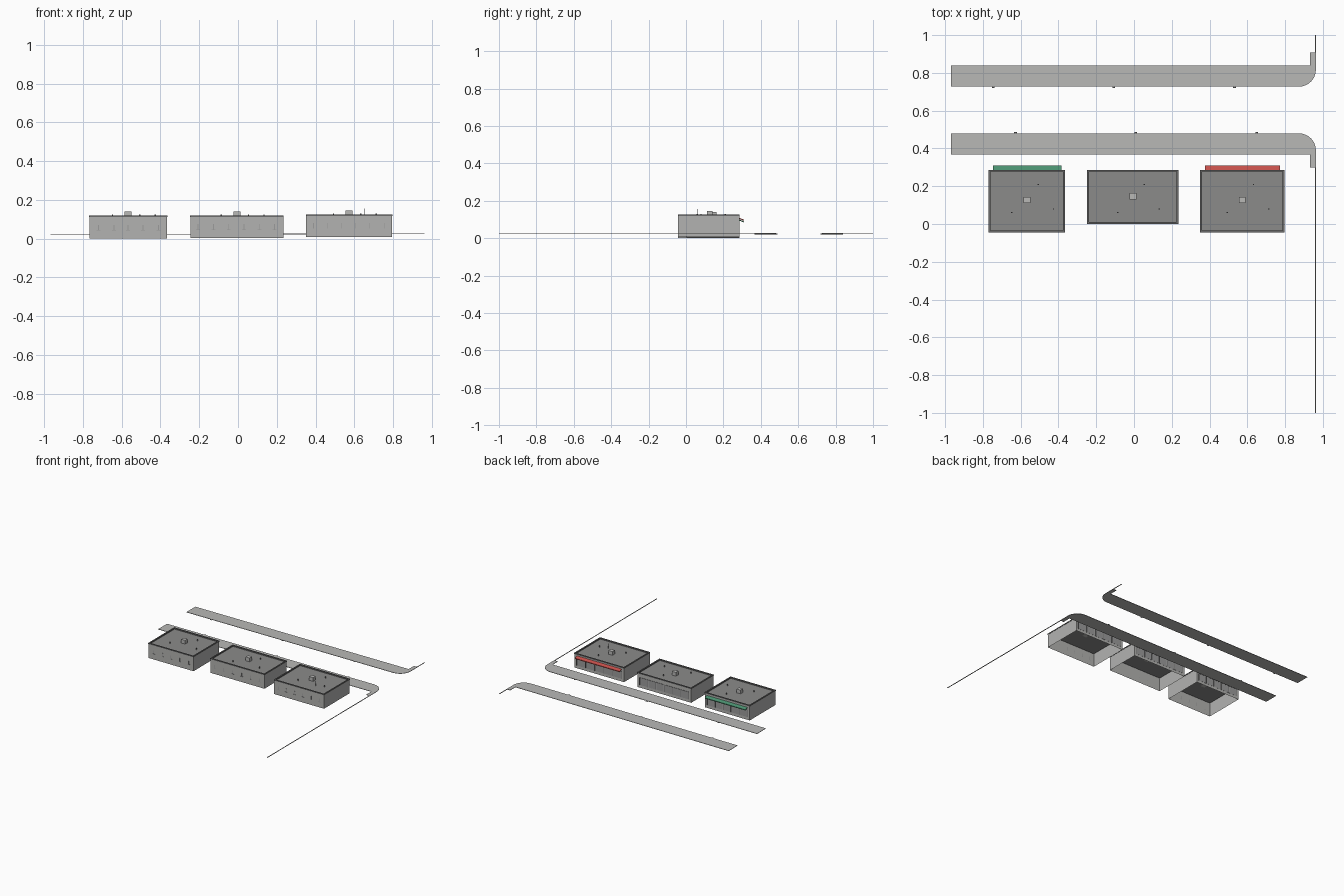
import bpy, bmesh, math

old = bpy.data.objects.get("Cube")
if old:
    bpy.data.objects.remove(old)


def material(name, r, g, b):
    m = bpy.data.materials.new(name)
    m.use_nodes = True
    m.diffuse_color = (r, g, b, 1)
    m.node_tree.nodes["Principled BSDF"].inputs["Base Color"].default_value = (r, g, b, 1)
    return m


PAVING = material("pale concrete", .48, .48, .47)
WALL = material("wall grey", .45, .45, .44)
ROOF = material("roof grey", .26, .26, .255)
TRIM = material("dark trim", .15, .15, .15)
GLASS = material("window grey", .33, .33, .33)
RED = material("awning red", .56, .08, .07)
GREEN = material("awning green", .07, .28, .16)


def finish(name, bm, *mats):
    bmesh.ops.recalc_face_normals(bm, faces=bm.faces)
    mesh = bpy.data.meshes.new(name)
    bm.to_mesh(mesh)
    bm.free()
    for m in mats:
        mesh.materials.append(m)
    ob = bpy.data.objects.new(name, mesh)
    bpy.context.collection.objects.link(ob)
    return ob


def add_box(bm, x0, x1, y0, y1, z0, z1):
    verts = bmesh.ops.create_cube(bm, size=1)["verts"]
    for v in verts:
        v.co.x = x1 if v.co.x > 0 else x0
        v.co.y = y1 if v.co.y > 0 else y0
        v.co.z = z1 if v.co.z > 0 else z0


def boxes(name, mat, *dims):
    bm = bmesh.new()
    for d in dims:
        add_box(bm, *d)
    return finish(name, bm, mat)


def ground(x):
    return .025 + .003 * x


def slab(name, outline, mat, thick=.003):
    bm = bmesh.new()
    face = bm.faces.new([bm.verts.new((x, y, ground(x))) for x, y in outline])
    new = bmesh.ops.extrude_face_region(bm, geom=[face])["geom"]
    for v in new:
        if isinstance(v, bmesh.types.BMVert):
            v.co.z -= thick
    return finish(name, bm, mat)


# Pavements on both sides of the street, mirrored about its centre line
STREET = .6035
EDGE = .963
for side, sign, far, drains in (("south", 1, -1, (-.627, .01, .65)),
                                ("north", -1, 1, (-.745, -.108, .532))):
    def across(y):
        return STREET + sign * (y - STREET)

    arc = [(EDGE - .09 + .09 * math.sin(a), .39 + .09 * math.cos(a))
           for a in (i * math.pi / 16 for i in range(9))]
    outline = [(-.968, .367), (-.968, .48)] + arc + [(EDGE, .30), (.931, .30), (.931, .367)]
    slab(side + "_pavement", [(x, across(y)) for x, y in outline], PAVING)

    # Narrow kerb along the side road
    slab(side + "_kerb", [(EDGE - .006, across(.30)), (EDGE, across(.30)),
                          (EDGE, far), (EDGE - .006, far)], PAVING)

    # Street drains
    boxes(side + "_drains", TRIM,
          *[(x - .007, x + .007, *sorted((across(.48), across(.488))),
             ground(x) - .003, ground(x) - .001) for x in drains])


def building(name, x0, x1, y0, y1, z0, z1, unit_y, ticks, bays, awning=None):
    # Open-bottomed shell with the roof sunk behind a parapet
    bm = bmesh.new()
    add_box(bm, x0, x1, y0, y1, z0, z1)
    bm.normal_update()
    bmesh.ops.delete(bm, geom=[f for f in bm.faces if f.normal.z < -.5], context='FACES_ONLY')
    top = max(bm.faces, key=lambda f: f.calc_center_median().z)
    bmesh.ops.inset_region(bm, faces=[top], thickness=.008)
    rim = bmesh.ops.inset_region(bm, faces=[top], thickness=.0005)["faces"]
    for v in top.verts:
        v.co.z -= .009
    top.material_index = 1
    for f in rim:
        f.material_index = 1
    finish(name + "_shell", bm, WALL, ROOF)

    # Overhanging parapet cap
    o, w = .002, .008
    za, zb = z1 - .007, z1 + .001
    boxes(name + "_parapet", TRIM,
          (x0 - o, x1 + o, y0 - o, y0 + w, za, zb),
          (x0 - o, x1 + o, y1 - w, y1 + o, za, zb),
          (x0 - o, x0 + w, y0 + w, y1 - w, za, zb),
          (x1 - w, x1 + o, y0 + w, y1 - w, za, zb))

    # Rooftop air unit and vent pipes
    cx = (x0 + x1) / 2
    roof = z1 - .009
    boxes(name + "_air_unit", PAVING,
          (cx - .018, cx + .018, unit_y - .016, unit_y + .016, roof, z1 + .021))
    boxes(name + "_vents", ROOF,
          *[(cx + dx - .003, cx + dx + .003, y - .003, y + .003, roof, z1 + .004)
            for dx, y in ((-.08, .06), (.06, .21), (.14, .08))])

    # Slim window posts and sills on the rear wall
    posts = []
    for x in ticks:
        posts.append((x - .002, x + .002, y0 - .002, y0, z0 + .045, z0 + .072))
        posts.append((x - .01, x + .01, y0 - .002, y0, z0 + .043, z0 + .045))
    boxes(name + "_rear_windows", GLASS, *posts)

    # Shopfront glazing, posts and transom on the street wall
    a, b = x0 + .02, x1 - .02
    step = (b - a) / bays
    base, head = z0 + .022, z0 + .08
    boxes(name + "_shop_windows", GLASS,
          *[(a + i * step + .005, a + (i + 1) * step - .005, y1, y1 + .001, base, head)
            for i in range(bays)])
    boxes(name + "_shop_frame", TRIM,
          (a, b, y1, y1 + .002, head, head + .002),
          *[(a + i * step - .002, a + i * step + .002, y1, y1 + .002, base, head)
            for i in range(bays + 1)])

    # Sloping awning over the shopfront
    if awning:
        ax0, ax1, mat = awning
        bm = bmesh.new()
        add_box(bm, ax0, ax1, y1, y1 + .025, z0 + .084, z0 + .09)
        for v in bm.verts:
            if v.co.y < y1 + .01:
                v.co.z += .01
        finish(name + "_awning", bm, mat)


building("west_shop", -.767, -.367, -.042, .285, 0, .12, .127,
         [-.72, -.64, -.567, -.49, -.41], 5, (-.746, -.384, GREEN))
building("middle_shop", -.246, .234, .002, .285, .003, .12, .147,
         [-.206 + .079 * i for i in range(6)], 6)
building("east_shop", .352, .795, -.042, .285, .009, .125, .127,
         [.39, .46, .535, .607, .68, .755], 5, (.375, .772, RED))

# Thin mast on the east roof
boxes("roof_mast", ROOF, (.65, .652, .06, .062, .116, .155))
